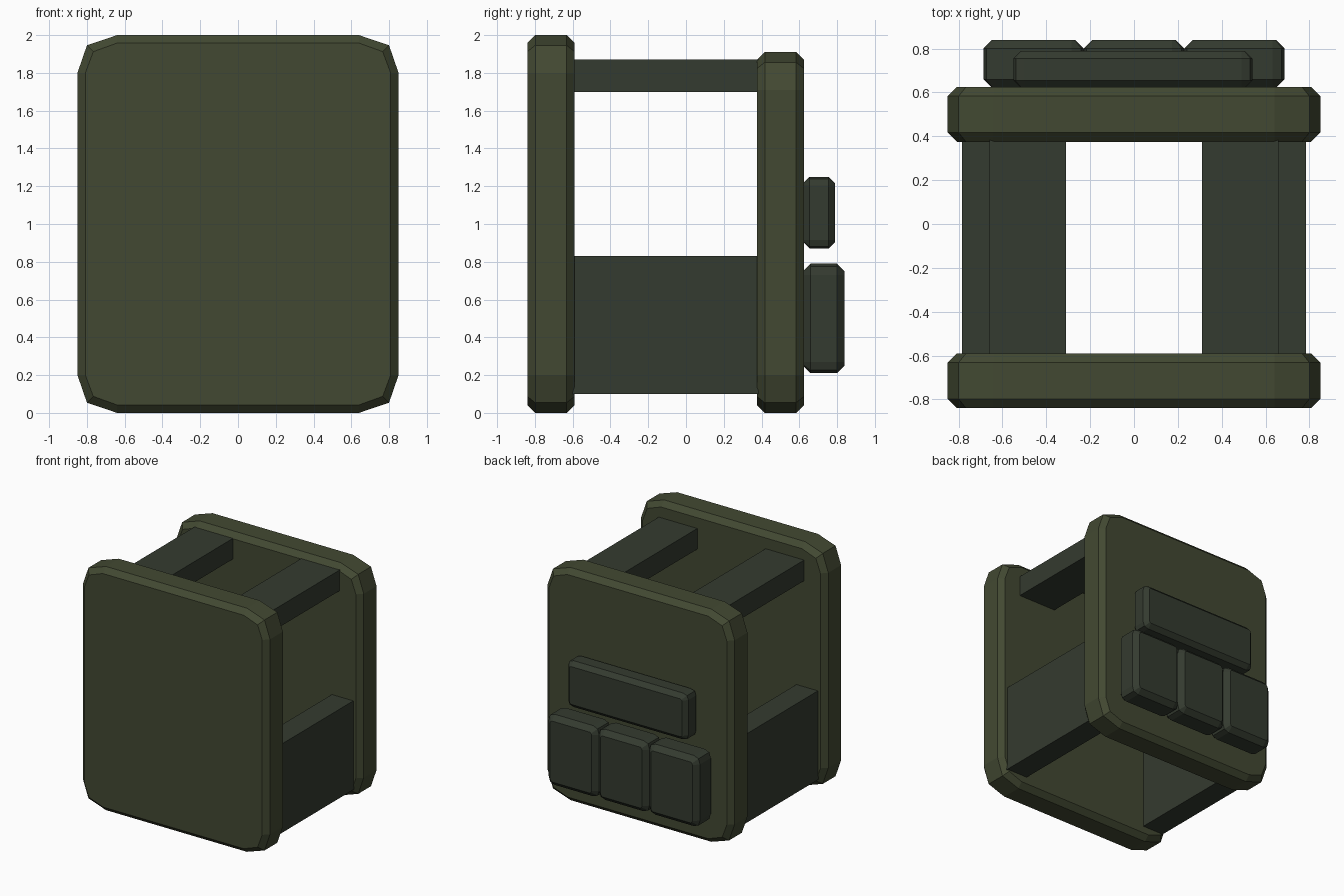
import bpy, bmesh

if "Cube" in bpy.data.objects:
    bpy.data.objects.remove(bpy.data.objects["Cube"])


def material(name, rgb):
    m = bpy.data.materials.new(name)
    m.diffuse_color = (*rgb, 1)
    m.use_nodes = True
    m.node_tree.nodes["Principled BSDF"].inputs["Base Color"].default_value = m.diffuse_color
    return m


OLIVE = material("olive_fabric", (0.055, 0.066, 0.032))
DARK = material("dark_webbing", (0.034, 0.043, 0.029))


def finish(name, bm, mat):
    bmesh.ops.recalc_face_normals(bm, faces=bm.faces)
    mesh = bpy.data.meshes.new(name)
    bm.to_mesh(mesh)
    bm.free()
    mesh.materials.append(mat)
    ob = bpy.data.objects.new(name, mesh)
    bpy.context.collection.objects.link(ob)
    return ob


def outline(hw, hh, cx, cz, inset):
    """Rectangle outline with two-facet corners, optionally inset."""
    corner = [(hw - inset, hh - cz),
              (hw - cx * 0.24 - inset * 0.8, hh - cz * 0.27 - inset * 0.8),
              (hw - cx, hh - inset)]
    pts = []
    for sx, sz in ((1, 1), (-1, 1), (-1, -1), (1, -1)):
        quad = [(sx * x, sz * z) for x, z in corner]
        pts += quad if sx * sz > 0 else quad[::-1]
    return pts


def padded_panel(name, x, y, z, cut, chamfer, mat):
    """Slab between the given ranges with cut corners and chamfered rims."""
    mx, mz = sum(x) / 2, sum(z) / 2
    hw, hh = (x[1] - x[0]) / 2, (z[1] - z[0]) / 2
    bm = bmesh.new()
    rings = []
    for depth, inset in ((y[0], chamfer), (y[0] + chamfer, 0),
                         (y[1] - chamfer, 0), (y[1], chamfer)):
        rings.append([bm.verts.new((mx + px, depth, mz + pz))
                      for px, pz in outline(hw, hh, *cut, inset)])
    n = len(rings[0])
    for a, b in zip(rings, rings[1:]):
        for i in range(n):
            j = (i + 1) % n
            bm.faces.new((a[i], a[j], b[j], b[i]))
    bm.faces.new(rings[0])
    bm.faces.new(rings[-1])
    return finish(name, bm, mat)


def box(name, x, y, z, mat):
    bm = bmesh.new()
    bmesh.ops.create_cube(bm, size=1)
    for v in bm.verts:
        v.co = [sum(r) / 2 + c * (r[1] - r[0]) for c, r in zip(v.co, (x, y, z))]
    return finish(name, bm, mat)


# Front and back armour panels
padded_panel("front_panel", (-0.85, 0.85), (-0.84, -0.59), (0, 2.0),
             (0.21, 0.2), 0.042, OLIVE)
padded_panel("back_panel", (-0.85, 0.85), (0.375, 0.625), (0, 1.91),
             (0.21, 0.2), 0.042, OLIVE)

# Shoulder straps and side bands joining the panels
for side, s in (("right", 1), ("left", -1)):
    box(f"{side}_shoulder_strap", sorted((s * 0.31, s * 0.66)),
        (-0.6, 0.385), (1.70, 1.87), DARK)
    box(f"{side}_side_band", sorted((s * 0.59, s * 0.785)),
        (-0.6, 0.385), (0.10, 0.83), DARK)

# Row of three pouches on the back
for i, cx in enumerate((-0.458, 0, 0.458)):
    padded_panel(f"pouch_{i + 1}", (cx - 0.229, cx + 0.229), (0.62, 0.84),
                 (0.21, 0.79), (0.056, 0.06), 0.04, DARK)

# Wide pouch above them
padded_panel("wide_pouch", (-0.55, 0.54), (0.62, 0.79), (0.87, 1.25),
             (0.05, 0.045), 0.035, DARK)
